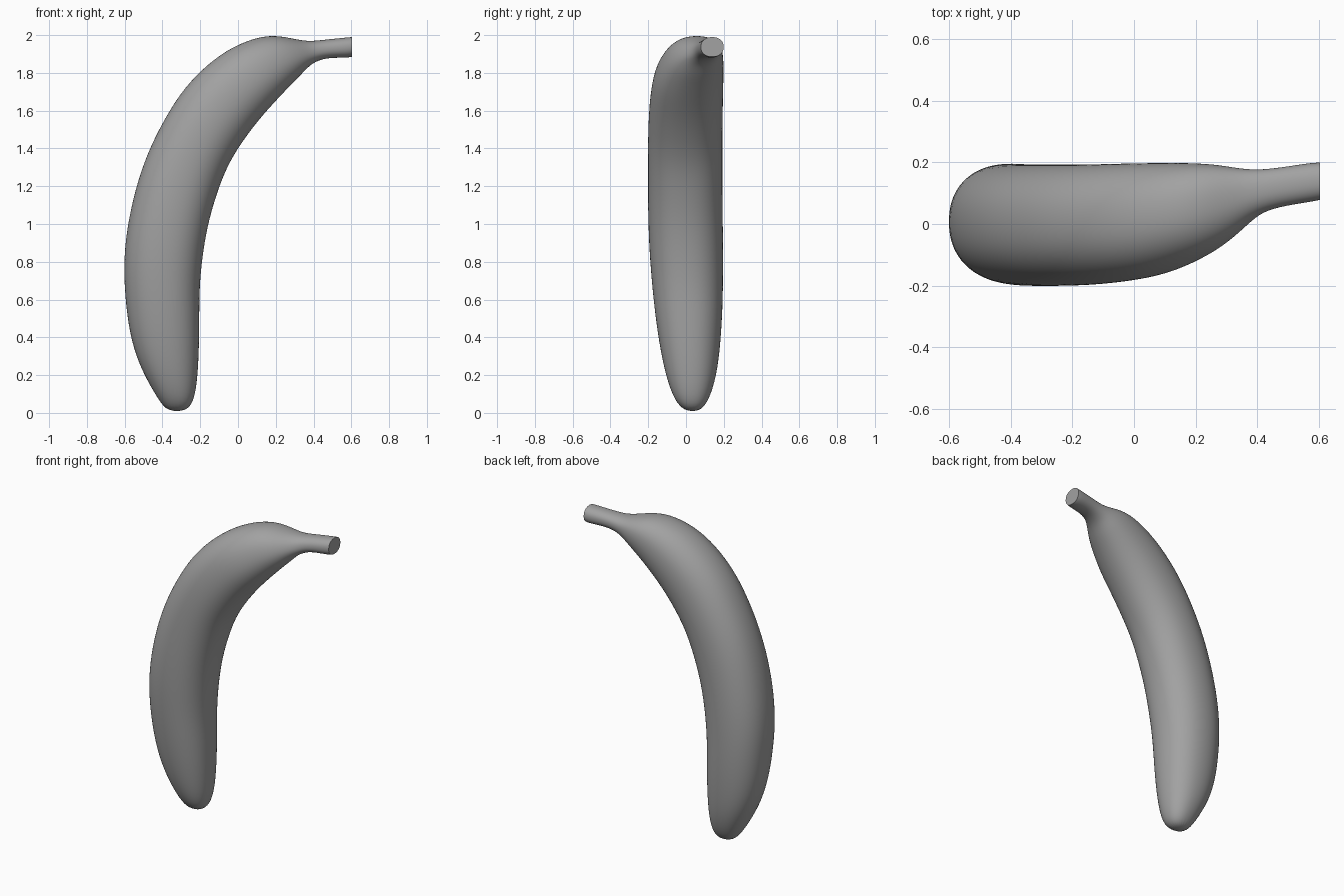
import bpy, bmesh
from math import cos, sin, tau
from mathutils import Vector

cube = bpy.data.objects.get("Cube")
if cube:
    bpy.data.objects.remove(cube)

# One flat colour for the whole fruit
peel = bpy.data.materials.new("grey_peel")
peel.use_nodes = True
grey = (0.36, 0.36, 0.36, 1)
peel.diffuse_color = grey
bsdf = peel.node_tree.nodes["Principled BSDF"]
bsdf.inputs["Base Color"].default_value = grey
bsdf.inputs["Roughness"].default_value = 0.7

# Cross-sections from tip to stem: outer x, z, inner x, z, front y, back y
sections = [
    (-.375, .008, -.29, .008, .00, .07),
    (-.43, .08, -.24, .04, -.06, .12),
    (-.53, .26, -.215, .15, -.11, .165),
    (-.577, .43, -.205, .33, -.145, .185),
    (-.598, .60, -.203, .50, -.168, .195),
    (-.608, .78, -.203, .66, -.185, .198),
    (-.592, .97, -.187, .83, -.198, .198),
    (-.545, 1.19, -.16, .99, -.203, .195),
    (-.48, 1.38, -.118, 1.14, -.203, .195),
    (-.40, 1.54, -.06, 1.30, -.203, .195),
    (-.31, 1.69, .02, 1.43, -.20, .195),
    (-.20, 1.815, .11, 1.55, -.19, .198),
    (-.06, 1.925, .20, 1.65, -.17, .20),
    (.08, 1.985, .28, 1.735, -.125, .20),
    (.19, 2.002, .335, 1.79, -.08, .195),
    (.29, 1.982, .38, 1.84, -.025, .182),
    (.37, 1.966, .425, 1.866, .03, .176),
    (.45, 1.975, .48, 1.88, .055, .182),
    (.575, 1.988, .58, 1.88, .072, .20),
    (.604, 1.99, .604, 1.885, .078, .20),
]
SIDES = 24


def rounded(v, power):
    """Superellipse coordinate, keeping the sign."""
    return abs(v) ** power * (1 if v >= 0 else -1)


def make_ring(bm, section):
    ox, oz, ix, iz, front, back = section
    outer, inner = Vector((ox, 0, oz)), Vector((ix, 0, iz))
    centre, half = (outer + inner) / 2, (outer - inner) / 2
    middle, width = (front + back) / 2, (back - front) / 2
    ring = []
    for k in range(SIDES):
        a = tau * k / SIDES
        p = centre + half * rounded(cos(a), .9)
        p.y = middle + width * rounded(sin(a), .9)
        ring.append(bm.verts.new(p))
    return ring


# Banana body: skin the rings and close both ends
bm = bmesh.new()
rings = [make_ring(bm, s) for s in sections]
for a, b in zip(rings, rings[1:]):
    for k in range(SIDES):
        j = (k + 1) % SIDES
        bm.faces.new((a[k], a[j], b[j], b[k]))
bm.faces.new(reversed(rings[0]))
stem_cap = bm.faces.new(rings[-1])
crease = bm.edges.layers.float.new("crease_edge")
for e in stem_cap.edges:
    e[crease] = 1
bmesh.ops.recalc_face_normals(bm, faces=bm.faces)
mesh = bpy.data.meshes.new("banana")
bm.to_mesh(mesh)
bm.free()
mesh.materials.append(peel)

banana = bpy.data.objects.new("banana", mesh)
bpy.context.collection.objects.link(banana)
bpy.context.view_layer.objects.active = banana
banana.select_set(True)
bpy.ops.object.shade_smooth_by_angle(angle=0.9)
smooth = banana.modifiers.new("smooth_peel", "SUBSURF")
smooth.levels = smooth.render_levels = 2
